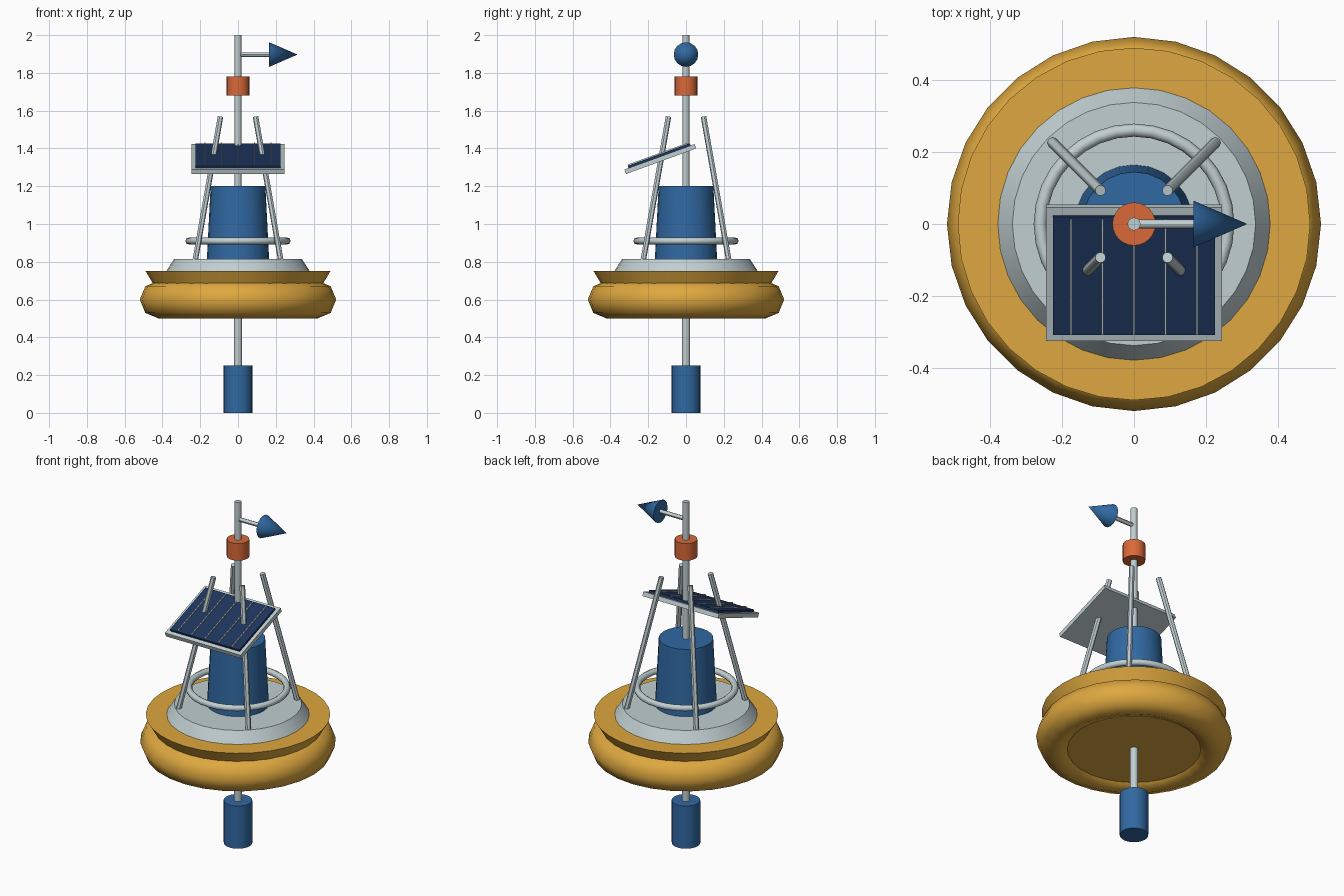
import bpy, math
from mathutils import Vector, Matrix

if "Cube" in bpy.data.objects:
    bpy.data.objects.remove(bpy.data.objects["Cube"])


def material(name, rgb):
    m = bpy.data.materials.new(name)
    m.diffuse_color = (*rgb, 1)
    m.use_nodes = True
    m.node_tree.nodes["Principled BSDF"].inputs["Base Color"].default_value = m.diffuse_color
    return m


YELLOW = material("float yellow", (0.73, 0.39, 0.05))
BLUE = material("marine blue", (0.03, 0.14, 0.36))
GREY = material("pale metal", (0.53, 0.62, 0.64))
ORANGE = material("lamp orange", (0.70, 0.14, 0.04))
NAVY = material("solar cell navy", (0.013, 0.036, 0.11))


def finish(name, mat, angle=30):
    ob = bpy.context.object
    ob.name = name
    ob.data.materials.append(mat)
    if angle:
        bpy.ops.object.shade_smooth_by_angle(angle=math.radians(angle))
    return ob


def frustum(name, mat, a, b, r1, r2, sides=32):
    """Cylinder or cone running from point a to point b."""
    a, b = Vector(a), Vector(b)
    bpy.ops.mesh.primitive_cone_add(vertices=sides, radius1=r1, radius2=r2,
                                    depth=(b - a).length, location=(a + b) / 2)
    bpy.context.object.rotation_euler = (b - a).to_track_quat('Z', 'Y').to_euler()
    return finish(name, mat)


def upright(name, mat, z1, z2, r1, r2, sides=32):
    return frustum(name, mat, (0, 0, z1), (0, 0, z2), r1, r2, sides)


def ring(name, mat, z, major, minor, seg, minor_seg):
    bpy.ops.mesh.primitive_torus_add(major_radius=major, minor_radius=minor,
                                     major_segments=seg, minor_segments=minor_seg,
                                     location=(0, 0, z))
    return finish(name, mat, 60)


# Hull
ring("float_ring", YELLOW, 0.6, 0.42, 0.1, 28, 8)
upright("hull", YELLOW, 0.527, 0.752, 0.358, 0.49)
upright("deck", GREY, 0.75, 0.815, 0.38, 0.338)
upright("equipment_housing", BLUE, 0.81, 1.2, 0.165, 0.145, 24)
ring("guard_rail", GREY, 0.91, 0.261, 0.018, 32, 8)

# Keel pole and ballast
upright("keel_pole", GREY, 0.24, 0.54, 0.022, 0.022, 16)
upright("ballast", BLUE, 0, 0.25, 0.076, 0.076, 24)

# Mast, lamp and wind vane
upright("mast", GREY, 1.19, 2.0, 0.018, 0.018, 16)
upright("lamp", ORANGE, 1.68, 1.78, 0.06, 0.06, 24)
frustum("vane_arm", GREY, (0, 0, 1.897), (0.18, 0, 1.897), 0.012, 0.012, 12)
frustum("vane_cone", BLUE, (0.165, 0, 1.897), (0.315, 0, 1.897), 0.065, 0, 16)

# Four leaning tower legs
for i, (sx, sy) in enumerate([(1, 1), (-1, 1), (-1, -1), (1, -1)]):
    frustum(f"tower_leg_{i + 1}", GREY, (0.226 * sx, 0.226 * sy, 0.81),
            (0.093 * sx, 0.093 * sy, 1.567), 0.015, 0.015, 12)

# Tilted solar panel
TILT = Matrix.Translation((0, -0.136, 1.344)) @ Matrix.Rotation(math.radians(20), 4, 'X')


def panel_box(name, mat, center, size):
    bpy.ops.mesh.primitive_cube_add(size=1)
    ob = finish(name, mat, 0)
    ob.data.transform(Matrix.Translation(center) @ Matrix.Diagonal((*size, 1)))
    ob.matrix_world = TILT


panel_box("panel_frame", GREY, (0, 0, 0), (0.49, 0.395, 0.025))
panel_box("solar_cells", NAVY, (0, 0, 0.018), (0.45, 0.35, 0.014))
for i in range(5):
    panel_box(f"cell_strip_{i + 1}", GREY, ((i - 2) * 0.0875, -0.002, 0.027),
              (0.006, 0.34, 0.008))
